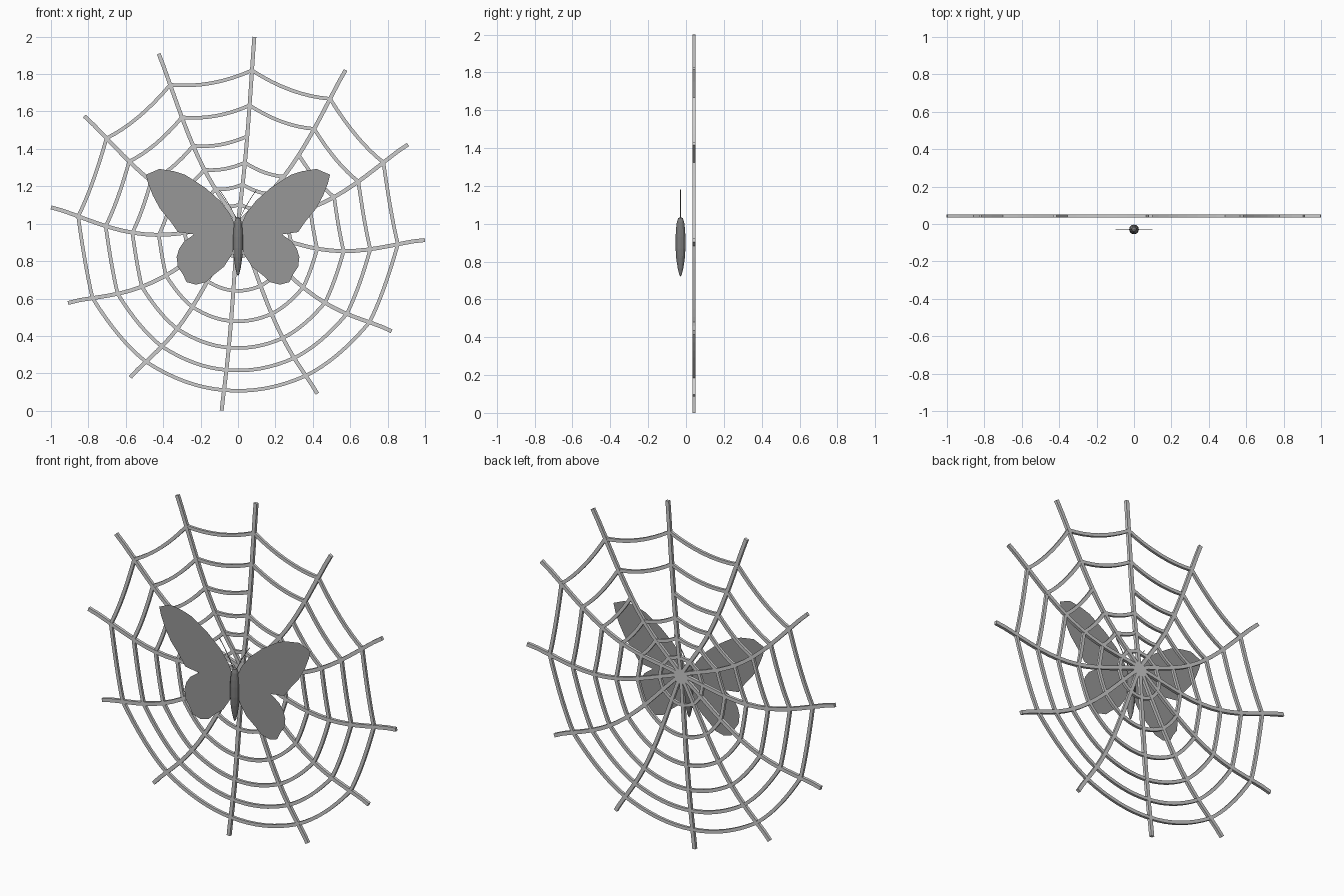
import bpy, bmesh, math
from math import sin, cos, pi, radians

if "Cube" in bpy.data.objects:
    bpy.data.objects.remove(bpy.data.objects["Cube"])

WEB_Y, BODY_Y = 0.043, -0.029
ANGLES = [radians(85 - 30 * i) for i in range(12)]
RINGS = [0.14, 0.285, 0.425, 0.567, 0.71, 0.858]


def material(name, v):
    m = bpy.data.materials.new(name)
    m.diffuse_color = (v, v, v, 1)
    m.use_nodes = True
    m.node_tree.nodes["Principled BSDF"].inputs["Base Color"].default_value = m.diffuse_color
    return m


WING, BODY = material("wing_grey", 0.31), material("body_grey", 0.2)


def make_object(name, bm, mat=None):
    me = bpy.data.meshes.new(name)
    bm.to_mesh(me)
    bm.free()
    if mat:
        me.materials.append(mat)
    ob = bpy.data.objects.new(name, me)
    bpy.context.collection.objects.link(ob)
    return ob


def strips(name, paths, w, d, y, mat=None):
    """Sweep a flat rectangular section along (x, z) paths."""
    bm = bmesh.new()
    for path in paths:
        rows = []
        for i, (x, z) in enumerate(path):
            a, b = path[max(i - 1, 0)], path[min(i + 1, len(path) - 1)]
            tx, tz = b[0] - a[0], b[1] - a[1]
            k = w / math.hypot(tx, tz)
            nx, nz = -tz * k, tx * k
            rows.append([bm.verts.new((x + s * nx, y + e * d, z + s * nz))
                         for s, e in ((1, 1), (1, -1), (-1, -1), (-1, 1))])
        for p, q in zip(rows, rows[1:]):
            for i in range(4):
                j = (i + 1) % 4
                bm.faces.new((p[i], p[j], q[j], q[i]))
        bm.faces.new(rows[0][::-1])
        bm.faces.new(rows[-1])
    bmesh.ops.recalc_face_normals(bm, faces=bm.faces[:])
    return make_object(name, bm, mat)


def web_point(r, a):
    """Point of the web plane, drooping most half way out."""
    droop = 0.1 * max(0.0, sin(pi * min(r, 1))) ** 1.25
    return (r * cos(a), 1 + r * sin(a) - droop)


# spokes of the web
strips("web_spokes", [[web_point(1.003 * i / 16, a) for i in range(17)] for a in ANGLES],
       0.0105, 0.0085, WEB_Y)

# sagging cross threads, with one broken strand near the top
threads = []
for k, r in enumerate(RINGS):
    for i in range(12):
        if k == 3 and i == 0:
            continue
        a, b = web_point(r, ANGLES[i]), web_point(r, ANGLES[(i + 1) % 12])
        sag = 0.067 * math.dist(a, b)
        threads.append([(a[0] + (b[0] - a[0]) * t,
                         a[1] + (b[1] - a[1]) * t - sag * 4 * t * (1 - t))
                        for t in (j / 8 for j in range(9))])
strips("web_threads", threads, 0.0095, 0.0075, WEB_Y)

# butterfly wings: flat outlines, mirrored
FORE = [(0.005, 0.94), (0.01, 0.98), (0.043, 1.053), (0.096, 1.123), (0.176, 1.193),
        (0.283, 1.262), (0.34, 1.28), (0.42, 1.293), (0.492, 1.262), (0.48, 1.214),
        (0.455, 1.15), (0.417, 1.08), (0.364, 1.016), (0.321, 0.955), (0.235, 0.943)]
HIND = [(0.005, 0.94), (0.235, 0.943), (0.289, 0.904), (0.315, 0.866), (0.328, 0.822),
        (0.322, 0.77), (0.295, 0.73), (0.275, 0.688), (0.225, 0.674), (0.17, 0.688),
        (0.135, 0.722), (0.075, 0.77), (0.03, 0.84)]
for name, outline in (("forewings", FORE), ("hindwings", HIND)):
    bm = bmesh.new()
    for s in (1, -1):
        pts = outline if s == -1 else outline[::-1]
        bm.faces.new([bm.verts.new((s * x, BODY_Y, z)) for x, z in pts])
    bmesh.ops.triangulate(bm, faces=bm.faces[:])
    make_object(name, bm, WING)

# body: turned, faceted profile
PROFILE = [(0.012, 1.03), (0.019, 1.01), (0.024, 0.97), (0.026, 0.93), (0.026, 0.87),
           (0.023, 0.82), (0.015, 0.765), (0.007, 0.732)]
N = 12
bm = bmesh.new()
rings = [[bm.verts.new((r * cos(2 * pi * i / N), BODY_Y + r * sin(2 * pi * i / N), z))
          for i in range(N)] for r, z in PROFILE]
top, tip = bm.verts.new((0, BODY_Y, 1.036)), bm.verts.new((0, BODY_Y, 0.72))
for i in range(N):
    j = (i + 1) % N
    bm.faces.new((top, rings[0][i], rings[0][j]))
    bm.faces.new((tip, rings[-1][j], rings[-1][i]))
    for u, v in zip(rings, rings[1:]):
        bm.faces.new((u[i], v[i], v[j], u[j]))
bmesh.ops.recalc_face_normals(bm, faces=bm.faces[:])
make_object("butterfly_body", bm, BODY)

# antennae
strips("antennae", [[(s * x, z) for x, z in
                     ((0.006, 1.02), (0.035, 1.08), (0.068, 1.135), (0.098, 1.18))]
                    for s in (1, -1)], 0.0015, 0.0015, BODY_Y, WING)
